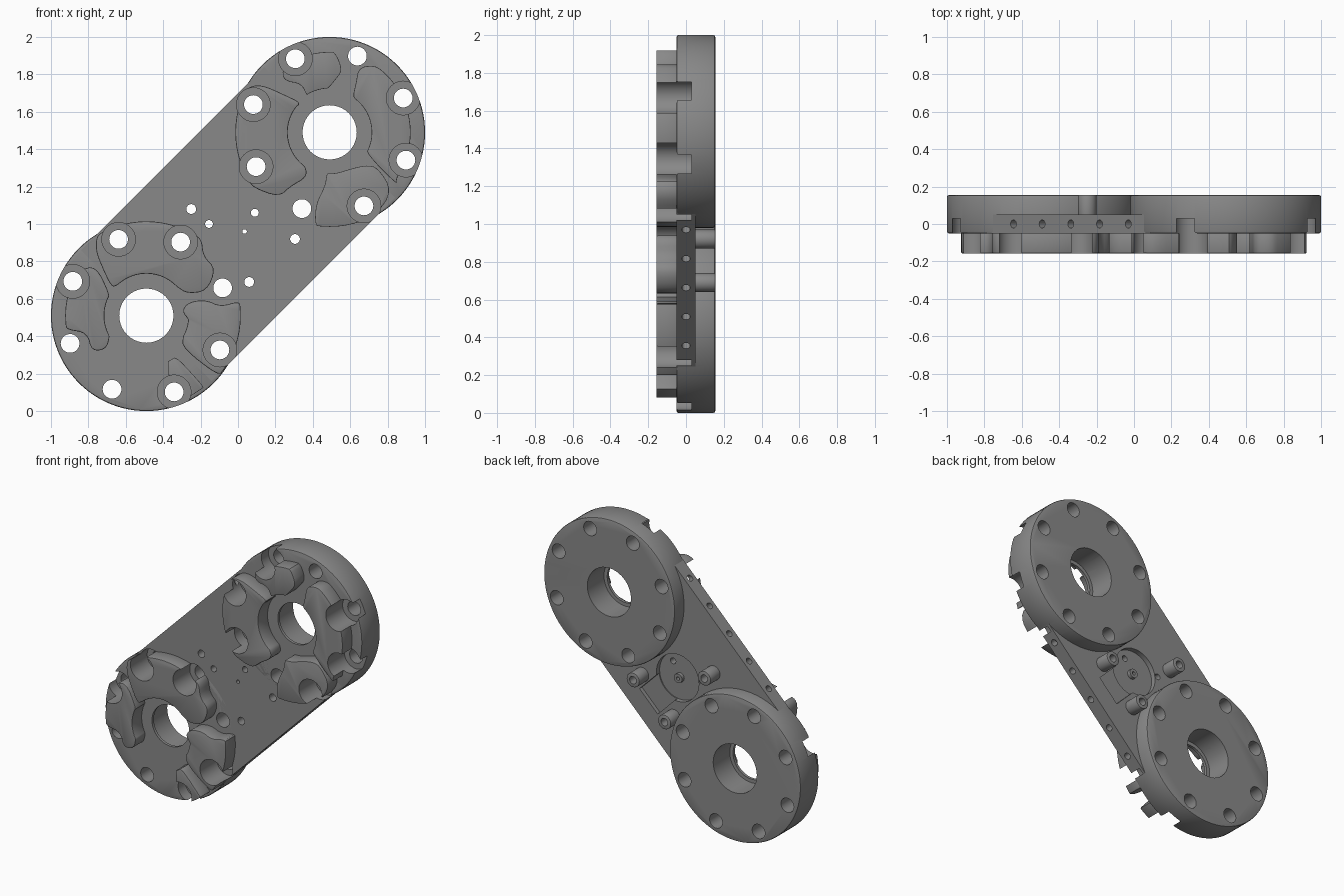
import bpy, bmesh
from math import cos, sin, radians, pi
from mathutils import Matrix, Vector

if "Cube" in bpy.data.objects:
    bpy.data.objects.remove(bpy.data.objects["Cube"])

grey = bpy.data.materials.new("machined grey")
grey.use_nodes = True
grey.diffuse_color = (0.25, 0.25, 0.25, 1)
grey.node_tree.nodes["Principled BSDF"].inputs["Base Color"].default_value = grey.diffuse_color

UPPER, LOWER = Vector((0.49, 1.49)), Vector((-0.49, 0.51))
FRONT, BACK, PLATE_BACK, PAD_FRONT = -0.05, 0.155, 0.05, -0.157
BOLT_CIRCLE = 0.434
ALONG, ACROSS = Vector((1, 1)).normalized(), Vector((1, -1)).normalized()


def polar(centre, r, degrees):
    return centre + r * Vector((cos(radians(degrees)), sin(radians(degrees))))


def arc(centre, r, a, b, n=10):
    return [polar(centre, r, a + (b - a) * i / n) for i in range(n + 1)]


def circle(centre, r, n=40):
    return arc(Vector(centre), r, 0, 360, n)[:-1]


def strip(centre, length, width):
    c = Vector(centre)
    return [c + ALONG * i * length / 2 + ACROSS * j * width / 2
            for i, j in ((-1, -1), (1, -1), (1, 1), (-1, 1))]


def rounded(points):
    """Cut the corners of a closed outline twice."""
    for _ in range(2):
        nxt = points[1:] + points[:1]
        points = [p.lerp(q, t) for p, q in zip(points, nxt) for t in (0.25, 0.75)]
    return points


def add_prism(bm, outline, y0, y1):
    face = bm.faces.new([bm.verts.new((p.x, y0, p.y)) for p in outline])
    moved = bmesh.ops.extrude_face_region(bm, geom=[face])["geom"]
    verts = [g for g in moved if isinstance(g, bmesh.types.BMVert)]
    bmesh.ops.translate(bm, verts=verts, vec=(0, y1 - y0, 0))


def finish(name, bm):
    bmesh.ops.recalc_face_normals(bm, faces=bm.faces)
    mesh = bpy.data.meshes.new(name)
    bm.to_mesh(mesh)
    bm.free()
    mesh.materials.append(grey)
    ob = bpy.data.objects.new(name, mesh)
    bpy.context.collection.objects.link(ob)
    return ob


def solid(name, *prisms):
    bm = bmesh.new()
    for outline, y0, y1 in prisms:
        add_prism(bm, outline, y0, y1)
    return finish(name, bm)


# Bolt positions, with the counterbored ones picked out
upper_bolts = {a: polar(UPPER, BOLT_CIRCLE, a) for a in range(25, 385, 45)}
lower_bolts = {a: polar(LOWER, BOLT_CIRCLE, a) for a in range(20, 380, 45)}
bored = [p for a, p in upper_bolts.items() if a not in (70, 250)]
bored += [p for a, p in lower_bolts.items() if a not in (20, 200, 245)]
bosses = [(-0.25, 1.08), (0.305, 0.92), (0.06, 0.69)]
pins = [(0.09, 1.06), (-0.155, 1.0)]
hub = (0.035, 0.96)

# Cutters
holes = [(c, 0.145) for c in (UPPER, LOWER)]
holes += [(p, 0.05) for p in list(upper_bolts.values()) + list(lower_bolts.values())]
holes += [(p, 0.026) for p in bosses] + [(p, 0.021) for p in pins] + [(hub, 0.012)]
hole_cutter = solid("hole_cutter", *[(circle(c, r), -0.3, 0.3) for c, r in holes])
bore_cutter = solid("bore_cutter", *[(circle(p, 0.09), -0.3, 0.03) for p in bored],
                    *[(circle(c, 0.17), -0.03, 0.3) for c in (UPPER, LOWER)])
pocket_cutter = solid("pocket_cutter", (circle((0.03, 0.97), 0.165), 0.015, 0.3))
channel_cutter = solid("channel_cutter",
                       (strip(Vector((0.03, 0.97)) + ACROSS * 0.16, 0.2, 0.32), 0.022, 0.3))

bm = bmesh.new()
for side in (-1, 1):
    for i in range(-3, 4):
        p = Vector((0, 1)) + ACROSS * side * 0.495 + ALONG * (i * 0.217 - 0.2)
        turn = Vector((ACROSS.x, 0, ACROSS.y)).to_track_quat("Z", "Y").to_matrix().to_4x4()
        bmesh.ops.create_cone(bm, cap_ends=True, segments=20, radius1=0.022, radius2=0.022,
                              depth=0.12, matrix=Matrix.Translation((p.x, 0, p.y)) @ turn)
edge_cutter = finish("edge_hole_cutter", bm)

cutters = [hole_cutter, bore_cutter, pocket_cutter, channel_cutter, edge_cutter]
for c in cutters:
    c.hide_render = True

parts = []


def machine(ob, cuts, bevel=0.0):
    """Ease the edges, then drill the part."""
    if bevel:
        m = ob.modifiers.new("eased edges", "BEVEL")
        m.width, m.segments, m.limit_method = bevel, 2, "ANGLE"
        m.angle_limit = radians(60)
    for c in cuts:
        m = ob.modifiers.new(c.name, "BOOLEAN")
        m.operation, m.solver, m.object = "DIFFERENCE", "EXACT", c
    parts.append(ob)


# Link plate and the two end discs
plate = solid("link_plate", (strip((0, 1), (UPPER - LOWER).length, 0.99), FRONT, PLATE_BACK))
machine(plate, cutters)
for name, c in (("upper_disc", UPPER), ("lower_disc", LOWER)):
    machine(solid(name, (circle(c, 0.51, 96), FRONT, BACK)), cutters[:2], 0.01)

# Raised pads: outer arc, end corners, inner arc, end corners (radius, degrees)
pads = {
    "upper_top_pad": (UPPER, (.43, 86, 126), [(.37, 132), (.30, 120)],
                      (.235, 122, 92), [(.28, 84), (.34, 78)]),
    "upper_left_pad": (UPPER, (.434, -35, 56), [(.38, 66), (.30, 62)],
                       (.225, 57, -30), [(.46, -38)]),
    "upper_bottom_pad": (UPPER, (.505, 261, 300), [(.46, 317), (.32, 324), (.26, 318)],
                         (.22, 292, 266), [(.29, 265), (.39, 259)]),
    "upper_right_pad": (UPPER, (.505, 152, 216), [(.44, 232), (.36, 234), (.27, 243)],
                        (.225, 236, 144), [(.22, 134), (.31, 140), (.45, 145)]),
    "lower_top_pad": (LOWER, (.505, 54, 122), [(.44, 128), (.36, 132), (.24, 141)],
                      (.225, 134, 42), [(.25, 28), (.35, 22), (.45, 34), (.44, 46)]),
    "lower_right_pad": (LOWER, (.434, 146, 190), [(.33, 196), (.35, 213), (.28, 220)],
                        (.225, 210, 150), [(.38, 135)]),
    "lower_left_pad": (LOWER, (.505, -40, 9), [(.40, 7), (.33, 15), (.24, 18), (.19, 8)],
                       (.225, -5, -30), [(.26, -42)]),
    "lower_bottom_pad": (LOWER, (.49, -62, -51), [(.30, -53)],
                         (.27, -56, -65), [(.36, -71)]),
}
for name, (c, outer, end, inner, start) in pads.items():
    outline = arc(c, *outer) + [polar(c, *p) for p in end]
    outline += arc(c, *inner) + [polar(c, *p) for p in start]
    pad = solid(name, (rounded(outline), PAD_FRONT, FRONT + 0.005))
    machine(pad, cutters[:2], 0.006)

# Rear standoffs and the small hub in the pocket
for i, p in enumerate(bosses):
    machine(solid(f"standoff_{i + 1}", (circle(p, 0.05), 0.01, BACK)), [hole_cutter], 0.004)
machine(solid("pocket_hub", (circle(hub, 0.032), 0.01, 0.04)), [hole_cutter])

# Bake the machining, drop the cutters, shade
graph = bpy.context.evaluated_depsgraph_get()
baked = [bpy.data.meshes.new_from_object(ob.evaluated_get(graph)) for ob in parts]
bpy.ops.object.select_all(action="DESELECT")
for ob, mesh in zip(parts, baked):
    ob.modifiers.clear()
    ob.data = mesh
    mesh.name = ob.name
    ob.select_set(True)
for c in cutters:
    bpy.data.objects.remove(c)
bpy.context.view_layer.objects.active = plate
bpy.ops.object.shade_smooth_by_angle(angle=radians(30))
